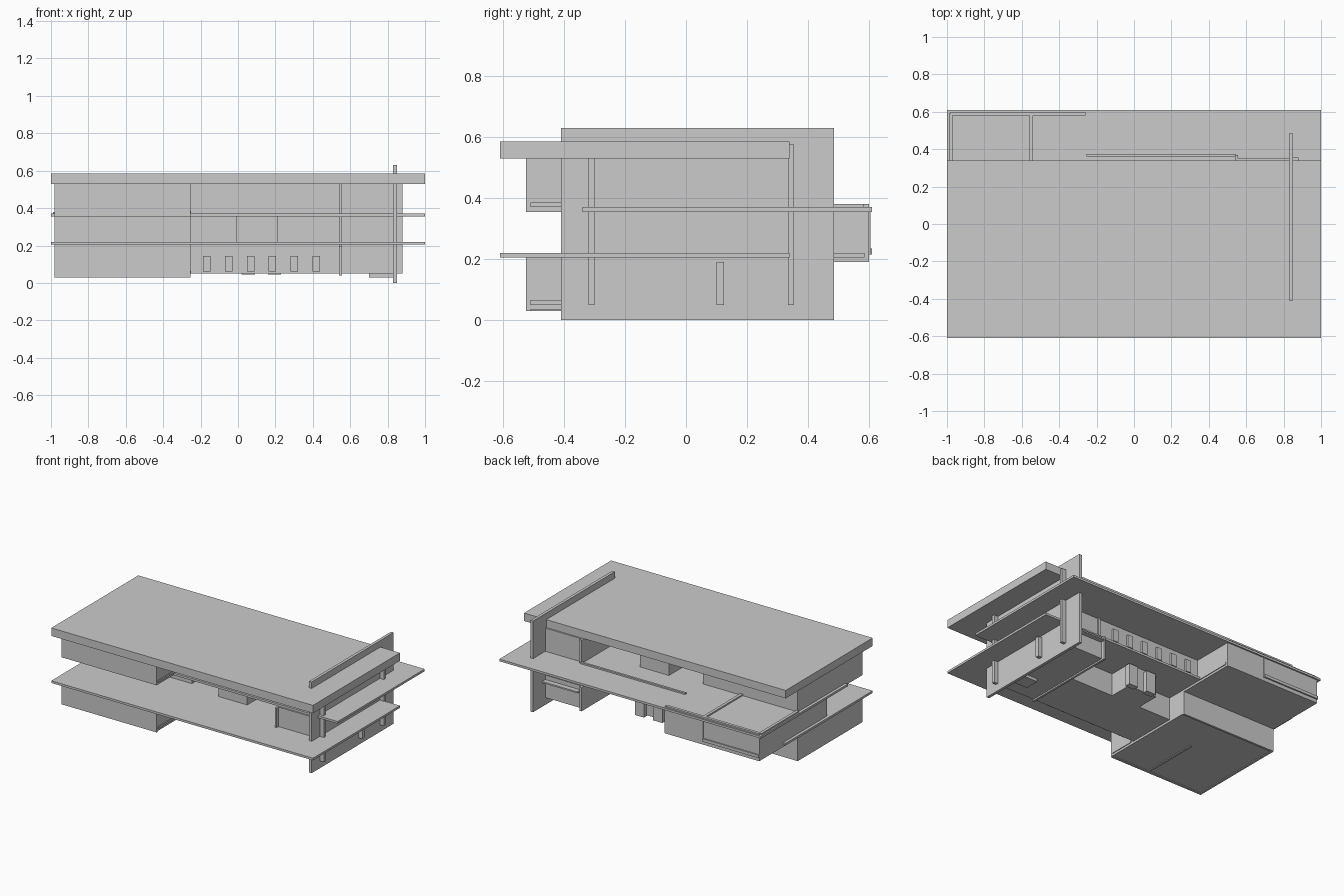
import bpy, bmesh


def box(name, x0, x1, y0, y1, z0, z1):
    """Axis-aligned block given by its limits."""
    y0, y1 = min(y0, y1), max(y0, y1)
    bm = bmesh.new()
    bmesh.ops.create_cube(bm, size=1)
    for v in bm.verts:
        v.co = ((x0 + x1) / 2 + v.co.x * (x1 - x0),
                (y0 + y1) / 2 + v.co.y * (y1 - y0),
                (z0 + z1) / 2 + v.co.z * (z1 - z0))
    me = bpy.data.meshes.new(name)
    bm.to_mesh(me)
    bm.free()
    ob = bpy.data.objects.new(name, me)
    bpy.context.collection.objects.link(ob)
    return ob


# Horizontal slabs, staggered front and back
box("roof_slab", -1, 1, -0.61, 0.34, 0.53, 0.585)
box("upper_floor_slab", -1, 1, -0.34, 0.61, 0.355, 0.37)
box("lower_floor_slab", -1, 1, -0.61, 0.34, 0.205, 0.22)

# Tall fin wall and its side columns
box("fin_wall", 0.83, 0.85, -0.41, 0.485, 0, 0.63)
box("front_column", 0.85, 0.88, -0.32, -0.30, 0.05, 0.53)
box("back_column", 0.85, 0.88, 0.335, 0.355, 0.05, 0.575)
box("short_column", 0.85, 0.88, 0.10, 0.125, 0.05, 0.19)


def storey(label, s, z0, z1, floor, y_out, y_in):
    """One storey; s = 1 faces front, s = -1 is mirrored to the back."""
    # cantilevered room on the left
    box(label + "_room", -0.98, -0.255, s * -y_out, s * y_in, z0, z1)
    box(label + "_room_sill", -0.26, -0.25, s * -(y_out - 0.015), s * -0.33,
        z0 + 0.015, z0 + 0.03)
    # main hall, its stair bay and the right-hand room
    box(label + "_hall", -0.26, 0.84, s * -0.31, s * 0.04, floor, z1)
    box(label + "_stair_bay", -0.01, 0.21, s * 0.03, s * 0.20, floor, z1)
    box(label + "_right_room", 0.55, 0.84, s * 0.03, s * 0.35, floor, z1)
    # thin partition end standing proud of the walls
    box(label + "_partition", 0.54, 0.555, s * -0.32, s * 0.37, z0 + 0.005, z1)


storey("ground", 1, 0.035, 0.205, 0.05, 0.525, 0.18)
storey("middle", -1, 0.19, 0.355, 0.21, 0.60, 0.14)
storey("top", 1, 0.355, 0.53, 0.37, 0.525, 0.18)

# Rows of six narrow window frames
for i in range(6):
    x = -0.167 + i * 0.117
    box("ground_window", x - 0.02, x + 0.02, -0.325, -0.30, 0.06, 0.145)
    box("middle_window", x - 0.02, x + 0.02, 0.30, 0.325, 0.235, 0.32)

# Stair bay door frames and floor pad
for x0 in (0.02, 0.16):
    box("stair_door_frame", x0, x0 + 0.07, 0.19, 0.23, 0.045, 0.19)
box("entrance_pad", 0.70, 0.83, -0.20, -0.10, 0.03, 0.05)
box("rear_ledge", 0.56, 0.83, 0.34, 0.385, 0.165, 0.175)

# Low kerb and ribs on the rear terrace
box("terrace_kerb", -0.255, 0.545, 0.36, 0.375, 0.37, 0.38)
box("terrace_back_rib", -0.98, -0.26, 0.58, 0.60, 0.37, 0.38)
for x in (-0.98, -0.55):
    box("terrace_rib", x - 0.01, x + 0.01, 0.18, 0.59, 0.37, 0.38)

# Frame around the rear window of the middle room
box("rear_window_sill", -0.98, -0.55, 0.595, 0.61, 0.215, 0.235)
box("rear_window_jamb", -0.555, -0.545, 0.595, 0.605, 0.215, 0.355)

# Wall feet showing beneath the ground room
box("room_foot_front", -0.98, -0.255, -0.525, -0.51, 0.03, 0.036)
box("room_foot_back", -0.98, -0.255, 0.165, 0.18, 0.03, 0.036)
box("room_foot_left", -0.98, -0.965, -0.525, 0.18, 0.03, 0.036)
box("room_foot_middle", -0.555, -0.54, -0.51, -0.10, 0.03, 0.036)
